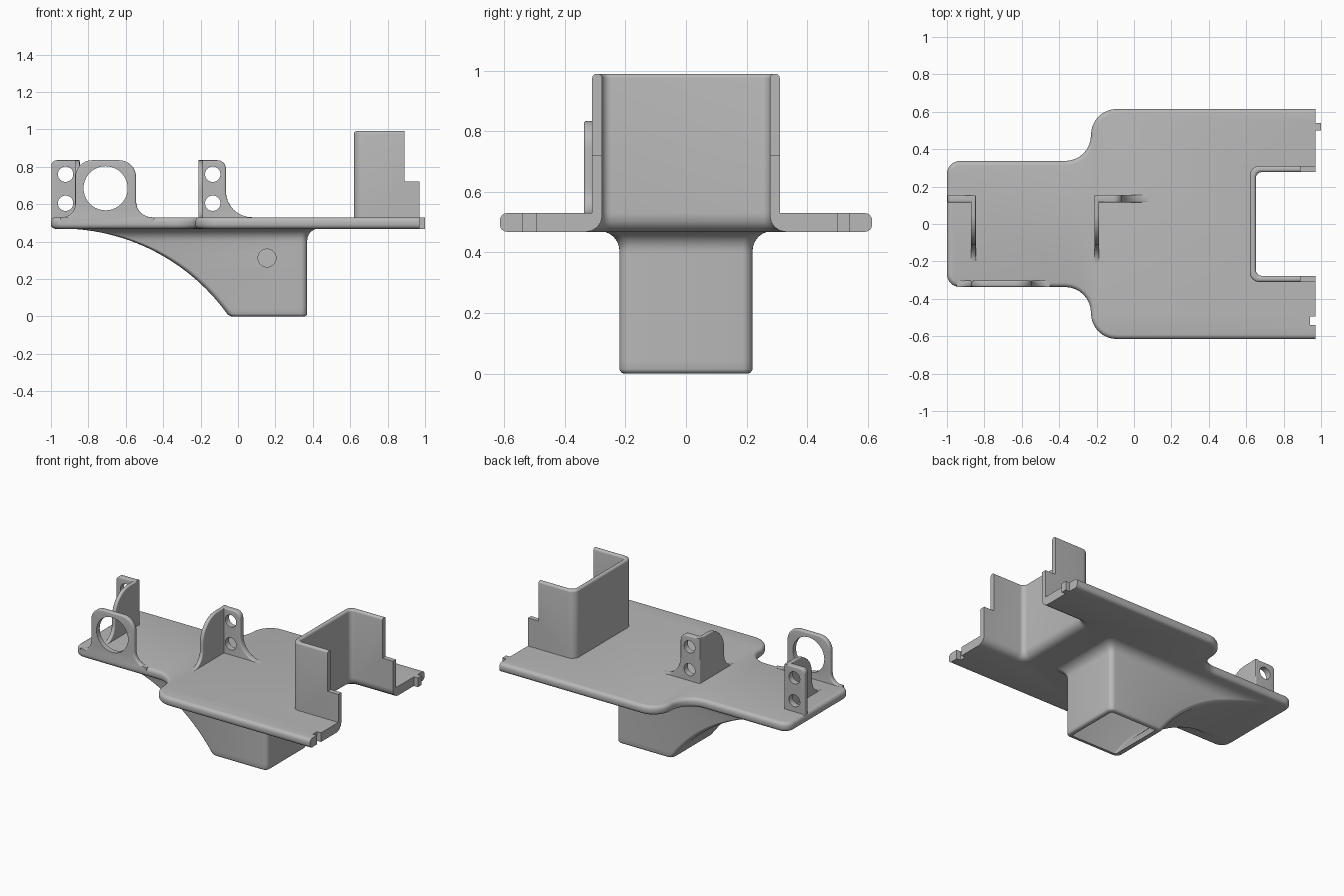
import bpy, bmesh, math
from mathutils import Vector

if "Cube" in bpy.data.objects:
    bpy.data.objects.remove(bpy.data.objects["Cube"])

grey = bpy.data.materials.new("plain grey")
grey.diffuse_color = (0.48, 0.48, 0.48, 1)
grey.use_nodes = True
grey.node_tree.nodes["Principled BSDF"].inputs["Base Color"].default_value = grey.diffuse_color
TOP, LOW, HIGH = 0.53, 0.468, 0.835      # plate top, plate underside, bracket top


def fillet(points, seg=8):
    """Closed 2D outline; each point is (u, v) or (u, v, radius)."""
    out, n = [], len(points)
    for i, p in enumerate(points):
        c = Vector(p[:2])
        r = p[2] if len(p) > 2 else 0
        if not r:
            out.append(c)
            continue
        a = (Vector(points[i - 1][:2]) - c).normalized()
        b = (Vector(points[(i + 1) % n][:2]) - c).normalized()
        half = a.angle(b) / 2
        mid = c + (a + b).normalized() * (r / math.sin(half))
        s, e = c + a * (r / math.tan(half)) - mid, c + b * (r / math.tan(half)) - mid
        sweep = s.angle(e)
        for k in range(seg + 1):
            t = k / seg
            out.append(mid + (s * math.sin((1 - t) * sweep) + e * math.sin(t * sweep)) / math.sin(sweep))
    return out


def finish(name, bm):
    bmesh.ops.recalc_face_normals(bm, faces=bm.faces)
    me = bpy.data.meshes.new(name)
    bm.to_mesh(me)
    bm.free()
    me.materials.append(grey)
    ob = bpy.data.objects.new(name, me)
    bpy.context.collection.objects.link(ob)
    return ob


def activate(ob):
    bpy.ops.object.select_all(action='DESELECT')
    ob.select_set(True)
    bpy.context.view_layer.objects.active = ob


def smooth(ob):
    activate(ob)
    bpy.ops.object.shade_smooth_by_angle(angle=math.radians(35))


def cut(ob, cutter):
    activate(ob)
    m = ob.modifiers.new("cut", 'BOOLEAN')
    m.object, m.operation, m.solver = cutter, 'DIFFERENCE', 'EXACT'
    bpy.ops.object.modifier_apply(modifier=m.name)
    bpy.data.objects.remove(cutter)


def prism(name, outline, axis, lo, hi, bevels=()):
    """Extrude an outline along an axis; bevels = (width, rule on edge midpoint)."""
    place = {'x': lambda u, v, w: (w, u, v), 'y': lambda u, v, w: (u, w, v),
             'z': lambda u, v, w: (u, v, w)}[axis]
    bm = bmesh.new()
    a = [bm.verts.new(place(p[0], p[1], lo)) for p in outline]
    b = [bm.verts.new(place(p[0], p[1], hi)) for p in outline]
    bm.faces.new(a)
    bm.faces.new(b)
    n = len(a)
    for i in range(n):
        bm.faces.new((a[i], a[(i + 1) % n], b[(i + 1) % n], b[i]))
    bmesh.ops.recalc_face_normals(bm, faces=bm.faces)
    k = 'xyz'.index(axis)
    groups = []
    for width, rule in bevels:
        groups.append((width, [e for e in bm.edges
                               if abs(e.verts[0].co[k] - e.verts[1].co[k]) < 1e-5
                               and rule((e.verts[0].co + e.verts[1].co) / 2)]))
    for width, edges in groups:
        bmesh.ops.bevel(bm, geom=[e for e in edges if e.is_valid], offset=width, segments=4,
                        profile=0.5, affect='EDGES', clamp_overlap=False)
    return finish(name, bm)


def circle(x, z, r, n=40):
    return [(x + r * math.cos(2 * math.pi * i / n), z + r * math.sin(2 * math.pi * i / n)) for i in range(n)]


def drill(ob, x, z, r, y0, y1):
    cut(ob, prism("drill", circle(x, z, r), 'y', y0, y1))


# Base plate: narrow tail, wide body, open bay, tab and matching slot
plate = fillet([
    (-1, -0.337, 0.07), (-0.23, -0.337, 0.138), (-0.23, -0.615, 0.138), (0.97, -0.615),
    (0.97, -0.54), (0.94, -0.54), (0.94, -0.495), (0.97, -0.495),
    (0.97, -0.277), (0.652, -0.277, 0.03), (0.652, 0.277, 0.03), (0.97, 0.277),
    (0.97, 0.5), (1.0, 0.5), (1.0, 0.54), (0.97, 0.54),
    (0.97, 0.615), (-0.23, 0.615, 0.138), (-0.23, 0.337, 0.138), (-1, 0.337, 0.07)])


def in_bay(m):
    return 0.64 < m.x < 0.9 and abs(m.y) < 0.3


smooth(prism("base_plate", plate, 'z', LOW, TOP, [
    (0.024, lambda m: m.x < 0.9 and not in_bay(m)),
    (0.054, lambda m: in_bay(m) and m.z < 0.5)]))

# U-shaped bay wall with stepped ends
u = fillet([(0.97, -0.31), (0.62, -0.31, 0.05), (0.62, 0.31, 0.05), (0.97, 0.31),
            (0.97, 0.277), (0.652, 0.277, 0.03), (0.652, -0.277, 0.03), (0.97, -0.277)])
wall = prism("bay_wall", u, 'z', TOP - 0.004, 0.99, [(0.014, lambda m: m.z > 0.9 and m.x < 0.96)])
cut(wall, prism("step", [(0.89, 0.72), (1.1, 0.72), (1.1, 1.2), (0.89, 1.2)], 'y', -0.5, 0.5))
smooth(wall)

# Ring bracket on the front edge of the tail
F = 0.5
ring = prism("ring_bracket", fillet([
    (-0.95, F), (-0.95, TOP), (-0.87, TOP, 0.07), (-0.87, HIGH, 0.09), (-0.545, HIGH, 0.09),
    (-0.545, TOP, 0.085), (-0.45, TOP), (-0.45, F)]), 'y', -0.337, -0.303,
    [(0.01, lambda m: m.z > TOP + 0.001)])
drill(ring, -0.708, 0.685, 0.118, -0.5, -0.2)
smooth(ring)

# Two corner brackets: a drilled flange and a curved leg each
tail_flange = fillet([(-0.998, F), (-0.998, HIGH, 0.03), (-0.848, HIGH), (-0.848, F)])
mid_flange = fillet([(-0.21, F), (-0.21, HIGH), (-0.065, HIGH, 0.045), (-0.065, TOP, 0.14),
                     (0.09, TOP), (0.09, F)])
leg = fillet([(0.155, F), (0.155, HIGH), (-0.11, HIGH, 0.16), (-0.11, TOP, 0.1),
              (-0.22, TOP), (-0.22, F)], 10)
for name, outline, hole_x, leg_x in (("tail", tail_flange, -0.922, -0.872),
                                     ("middle", mid_flange, -0.135, -0.212)):
    ob = prism(name + "_flange", outline, 'y', 0.115, 0.155,
               [(0.008, lambda m: m.z > TOP + 0.001)])
    for z in (0.76, 0.605):
        drill(ob, hole_x, z, 0.041, 0.0, 0.3)
    smooth(ob)
    smooth(prism(name + "_leg", leg, 'x', leg_x, leg_x + 0.026,
                 [(0.007, lambda m: m.z > TOP + 0.001)]))

# Hollow lower housing: stacked rounded sections with a swept tail side
R, X0, T, FLARE = 1.1, -0.95, 0.03, 0.065


def tail_x(z, radius):
    return X0 + math.sqrt(max(0, radius ** 2 - (z - 0.47 + R) ** 2))


def section(z, x0, x1, hw, r):
    return [(p.x, p.y, z) for p in fillet([(x0, -hw, r), (x1, -hw, r), (x1, hw, r), (x0, hw, r)], 6)]


rings = [section(0.48, X0, 0.37 + FLARE, 0.22 + FLARE, 0.035)]
a_max = math.acos((R - 0.455) / R)                 # sweep ends at z = 0.015
for i in range(31):
    z = 0.47 - R + R * math.cos(a_max * i / 30)
    d = max(0, z - 0.47 + FLARE)
    f = FLARE - math.sqrt(max(0, FLARE ** 2 - d * d))
    rings.append(section(z, tail_x(z, R), 0.37 + f, 0.22 + f, 0.035))
for z, inset in ((0.009, 0.002), (0.004, 0.006), (0.0, 0.014)):
    rings.append(section(z, tail_x(z, R) + inset, 0.37 - inset, 0.22 - inset, 0.035 - inset))
for i in range(21):
    z = 0.445 * math.sin(math.pi / 2 * i / 20)
    rings.append(section(z, tail_x(z, R + T), 0.37 - T, 0.22 - T, 0.015))

bm = bmesh.new()
loops = [[bm.verts.new(c) for c in ring_pts] for ring_pts in rings]
n = len(loops[0])
for a, b in zip(loops, loops[1:]):
    for j in range(n):
        bm.faces.new((a[j], a[(j + 1) % n], b[(j + 1) % n], b[j]))
bm.faces.new(loops[0])
bm.faces.new(loops[-1])
housing = finish("lower_housing", bm)
drill(housing, 0.155, 0.312, 0.048, -0.4, -0.1)    # cable hole in the front wall
smooth(housing)
